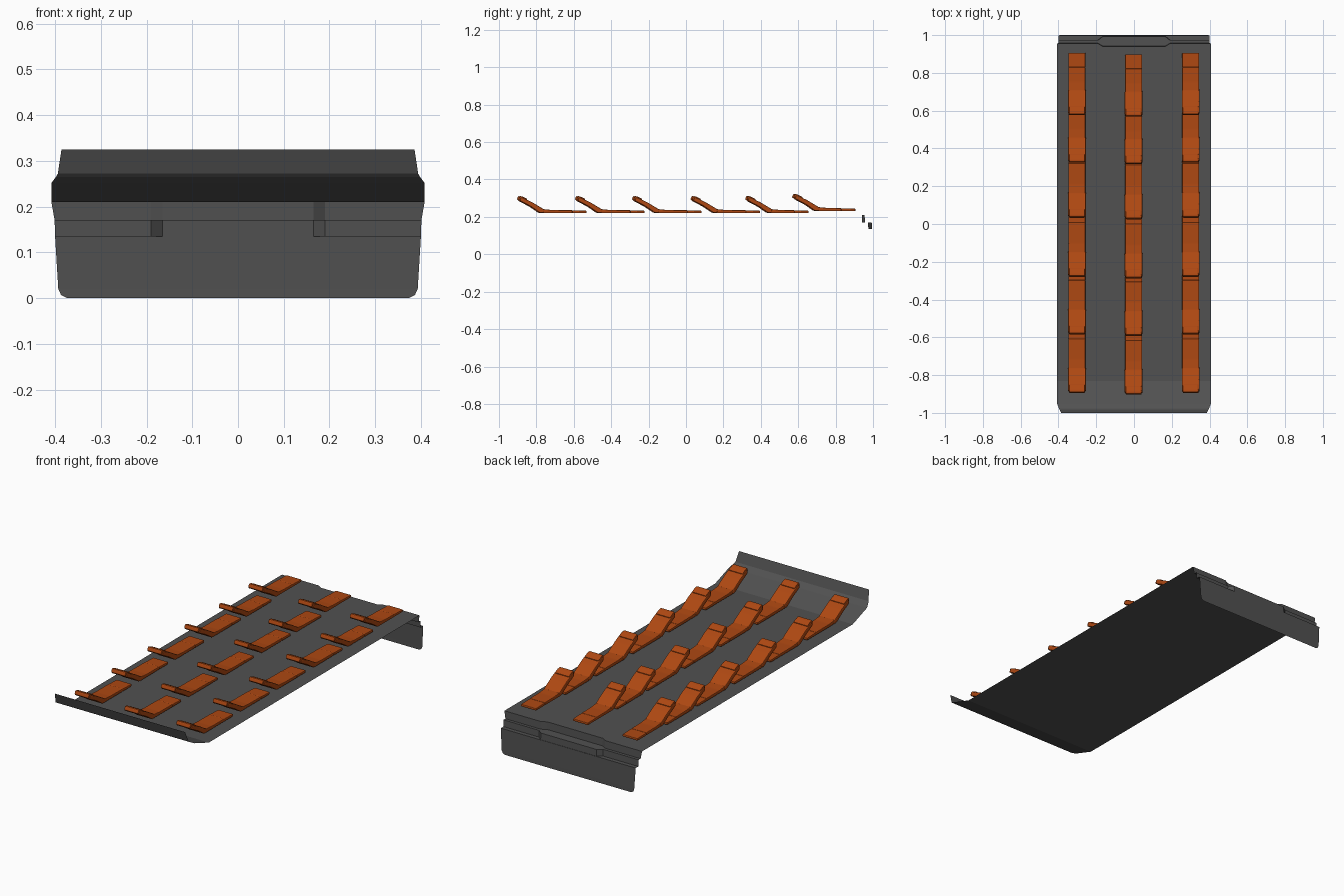
import bpy, bmesh
from mathutils import Vector

if "Cube" in bpy.data.objects:
    bpy.data.objects.remove(bpy.data.objects["Cube"])


def material(name, col):
    m = bpy.data.materials.new(name)
    m.diffuse_color = (*col, 1)
    m.use_nodes = True
    m.node_tree.nodes["Principled BSDF"].inputs["Base Color"].default_value = m.diffuse_color
    return m


GREY = material("dark grey", (0.083, 0.083, 0.083))
ORANGE = material("burnt orange", (0.42, 0.064, 0.006))


def add_object(name, mesh, loc=(0, 0, 0)):
    ob = bpy.data.objects.new(name, mesh)
    ob.location = loc
    bpy.context.collection.objects.link(ob)
    return ob


# Thin deck sheet: front lip, flat floor, stepped back edge and back wall
# each row: y at the sides, y in the central recess, z, half width
ROWS = [
    (-1.0, -1.0, 0.325, 0.386), (-0.982, -0.982, 0.272, 0.394),
    (-0.975, -0.975, 0.265, 0.398), (-0.95, -0.95, 0.252, 0.408),
    (-0.83, -0.83, 0.21, 0.408),
    (0.955, 0.94, 0.21, 0.408), (0.957, 0.942, 0.17, 0.401),
    (0.973, 0.993, 0.17, 0.401), (0.975, 0.995, 0.135, 0.40),
    (0.997, 0.997, 0.135, 0.40),
    (1.0, 1.0, 0.02, 0.393), (1.0, 1.0, 0.007, 0.387), (1.0, 1.0, 0.0, 0.374),
]
bm = bmesh.new()
grid = []
for y_side, y_mid, z, w in ROWS:
    stations = [(-w, y_side), (-0.19, y_side), (-0.165, y_mid),
                (0.165, y_mid), (0.19, y_side), (w, y_side)]
    grid.append([bm.verts.new((x, y, z)) for x, y in stations])
for a, b in zip(grid, grid[1:]):
    for i in range(len(a) - 1):
        bm.faces.new((a[i], a[i + 1], b[i + 1], b[i]))
bm.normal_update()
for f in bm.faces:
    # floor and lip face up, back wall faces outwards
    if f.normal.z + f.normal.y < 0:
        f.normal_flip()
mesh = bpy.data.meshes.new("deck_sheet")
bm.to_mesh(mesh)
bm.free()
mesh.materials.append(GREY)
add_object("deck_sheet", mesh)


def cushion(bm, profile, half, bevel=0.005):
    """Extrude a side profile (y, z) across x and round its edges."""
    part = bmesh.new()
    left = [part.verts.new((-half, y, z)) for y, z in profile]
    face = part.faces.new(left)
    ext = bmesh.ops.extrude_face_region(part, geom=[face])
    bmesh.ops.translate(part, vec=Vector((2 * half, 0, 0)),
                        verts=[g for g in ext["geom"] if isinstance(g, bmesh.types.BMVert)])
    bmesh.ops.recalc_face_normals(part, faces=part.faces[:])
    bmesh.ops.bevel(part, geom=part.edges[:], offset=bevel, segments=2,
                    profile=0.5, affect='EDGES', clamp_overlap=True)
    tmp = bpy.data.meshes.new("tmp")
    part.to_mesh(tmp)
    part.free()
    bm.from_mesh(tmp)
    bpy.data.meshes.remove(tmp)


def lounger_mesh(length):
    """Reclined cushion lounger: y runs from head tip (0) to foot (length)."""
    bm = bmesh.new()
    knee = length - 0.075
    # foot, seat, backrest and headrest cushions
    cushion(bm, [(knee - 0.002, 0.0), (length, 0.0), (length, 0.013), (knee - 0.002, 0.015)], 0.045, 0.004)
    cushion(bm, [(0.125, 0.0), (knee, 0.0), (knee, 0.016), (0.18, 0.017), (0.128, 0.022)], 0.045, 0.004)
    cushion(bm, [(0.008, 0.066), (0.065, 0.036), (0.115, 0.002), (0.14, 0.0),
                 (0.135, 0.022), (0.075, 0.058), (0.016, 0.086)], 0.047)
    cushion(bm, [(0.0, 0.072), (0.008, 0.092), (0.022, 0.089), (0.05, 0.075), (0.04, 0.056)], 0.042)
    me = bpy.data.meshes.new("lounger")
    bm.to_mesh(me)
    bm.free()
    me.materials.append(ORANGE)
    return me


LONG, SHORT = lounger_mesh(0.365), lounger_mesh(0.332)

# Three columns of six loungers
ROW_STARTS = [(-0.905, 0.22, LONG), (-0.595, 0.22, LONG), (-0.29, 0.22, LONG),
              (0.023, 0.22, LONG), (0.315, 0.22, SHORT), (0.566, 0.231, SHORT)]
for c, x in enumerate((-0.302, -0.002, 0.3)):
    for r, (y, z, me) in enumerate(ROW_STARTS):
        shift = 0 if c == 1 else 0.008
        ob = add_object(f"lounger_{c + 1}_{r + 1}", me, (x, y + shift, z))
